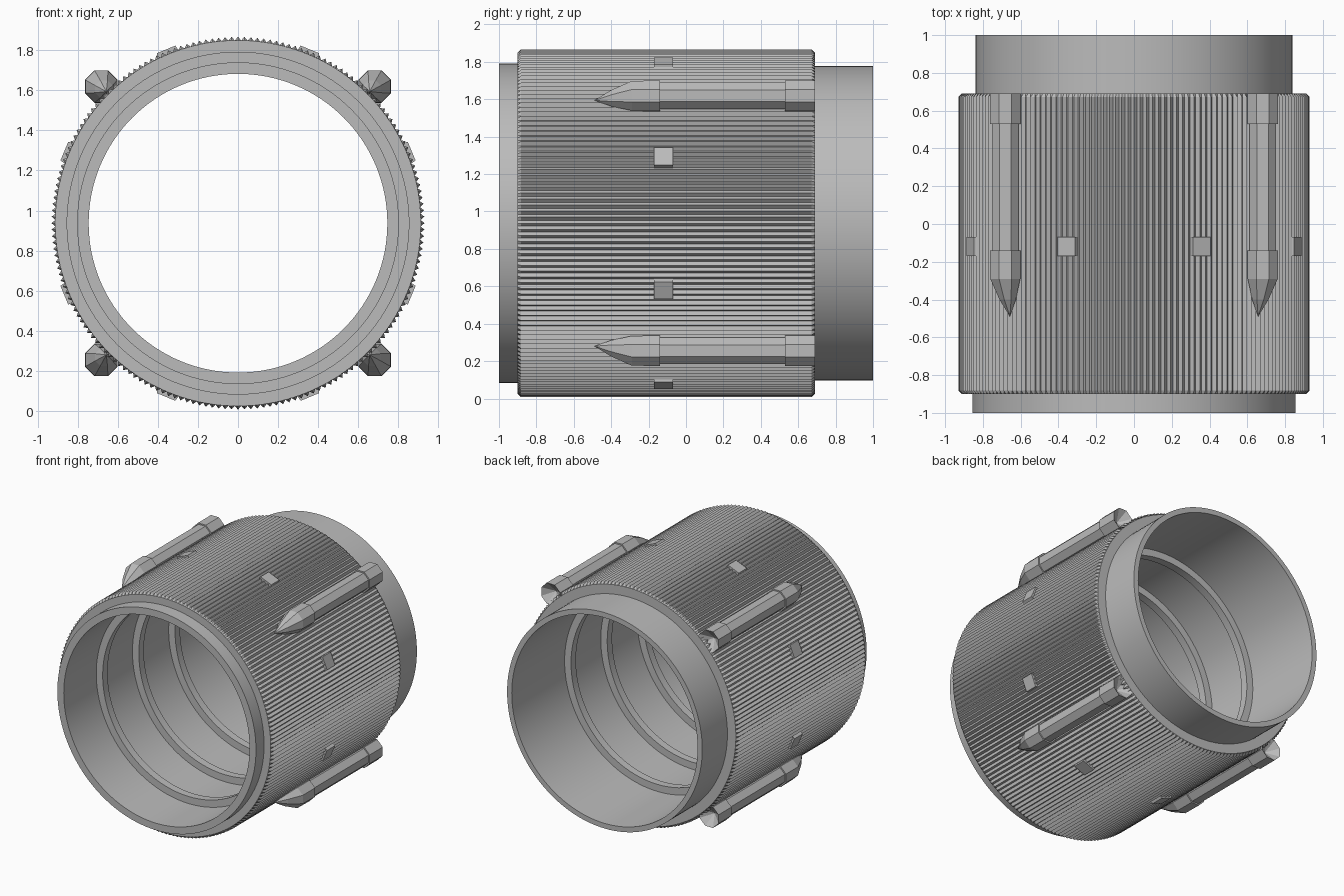
import bpy, bmesh
from math import sin, cos, pi, radians

cube = bpy.data.objects.get("Cube")
if cube:
    bpy.data.objects.remove(cube, do_unlink=True)

CENTRE_Z = 0.937

grey = bpy.data.materials.new("plain_grey")
grey.use_nodes = True
colour = (0.5, 0.5, 0.5, 1)
grey.diffuse_color = colour
grey.node_tree.nodes["Principled BSDF"].inputs["Base Color"].default_value = colour


def finish(name, bm, smooth):
    bmesh.ops.recalc_face_normals(bm, faces=bm.faces)
    mesh = bpy.data.meshes.new(name)
    bm.to_mesh(mesh)
    bm.free()
    mesh.materials.append(grey)
    obj = bpy.data.objects.new(name, mesh)
    obj.location.z = CENTRE_Z
    bpy.context.collection.objects.link(obj)
    if smooth:
        bpy.ops.object.select_all(action="DESELECT")
        obj.select_set(True)
        bpy.context.view_layer.objects.active = obj
        bpy.ops.object.shade_smooth_by_angle(angle=radians(25))
    return obj


def bridge(bm, a, b):
    n = len(a)
    for i in range(n):
        j = (i + 1) % n
        bm.faces.new((a[i], a[j], b[j], b[i]))


def lathe(name, profile, sides, smooth=True, tooth=0.0):
    """Closed ring about the y axis; the last profile value marks toothed rings."""
    bm = bmesh.new()
    rings = []
    for radius, y, toothed in profile:
        ring = []
        for i in range(sides):
            a = 2 * pi * i / sides
            r = radius - (tooth if toothed and i % 2 else 0)
            ring.append(bm.verts.new((r * cos(a), y, r * sin(a))))
        rings.append(ring)
    for k, ring in enumerate(rings):
        bridge(bm, ring, rings[(k + 1) % len(rings)])
    return finish(name, bm, smooth)


# Hollow tube with front lip, rear collar and three inner ribs
BORE, RIB, RIB_WIDTH = 0.80, 0.745, 0.06
profile = [(0.84, 1, 0), (0.84, 0, 0), (0.855, 0, 0), (0.855, -1, 0), (BORE, -1, 0)]
for y in (-0.60, -0.155, 0.29):
    profile += [(BORE, y, 0), (RIB, y, 0), (RIB, y + RIB_WIDTH, 0), (BORE, y + RIB_WIDTH, 0)]
profile.append((BORE, 1, 0))
lathe("tube", profile, 128)

# Finely ridged outer sleeve with chamfered ends
lathe("ridged_sleeve",
      [(0.82, -0.9, 0), (0.912, -0.9, 0), (0.93, -0.882, 1),
       (0.93, 0.672, 1), (0.912, 0.69, 0), (0.82, 0.69, 0)],
      360, smooth=False, tooth=0.018)


def pod(name, angle):
    """Faceted pod lying along the sleeve, with a nose leaning inward."""
    bm = bmesh.new()
    sections = [  # y, radius, inward lean
        (-0.40, 0.047, 0.018), (-0.29, 0.086, 0), (-0.14, 0.088, 0), (-0.14, 0.077, 0),
        (0.53, 0.077, 0), (0.53, 0.088, 0), (0.69, 0.088, 0)]
    sides = 8

    def point(y, r, lean, t):
        d = 0.964 - lean
        return bm.verts.new((d * cos(angle) + r * cos(t), y, d * sin(angle) + r * sin(t)))

    rings = [[point(y, r, lean, angle + 2 * pi * (i + 0.5) / sides) for i in range(sides)]
             for y, r, lean in sections]
    for a, b in zip(rings, rings[1:]):
        bridge(bm, a, b)
    # Pointed nose and recessed conical tail
    for ring, tip in ((rings[0], point(-0.49, 0, 0.035, 0)), (rings[-1], point(0.62, 0, 0, 0))):
        for i in range(sides):
            bm.faces.new((ring[i], ring[(i + 1) % sides], tip))
    finish(name, bm, False)


def stud(name, angle):
    """Small square stud with sloping sides."""
    bm = bmesh.new()
    rings = []
    for radius, half in ((0.89, 0.062), (0.938, 0.05)):
        ring = []
        for sy, st in ((-1, -1), (1, -1), (1, 1), (-1, 1)):
            t = st * half
            ring.append(bm.verts.new((radius * cos(angle) - t * sin(angle), -0.12 + sy * 0.05,
                                      radius * sin(angle) + t * cos(angle))))
        rings.append(ring)
        bm.faces.new(ring)
    bridge(bm, *rings)
    finish(name, bm, False)


# Four diagonal pods and eight studs around the sleeve
for k, place in enumerate(("upper_left", "upper_right", "lower_right", "lower_left")):
    pod(place + "_pod", radians(45 + 90 * k))
for k in range(8):
    stud("stud_%d" % (k + 1), radians(22.5 + 45 * k))
